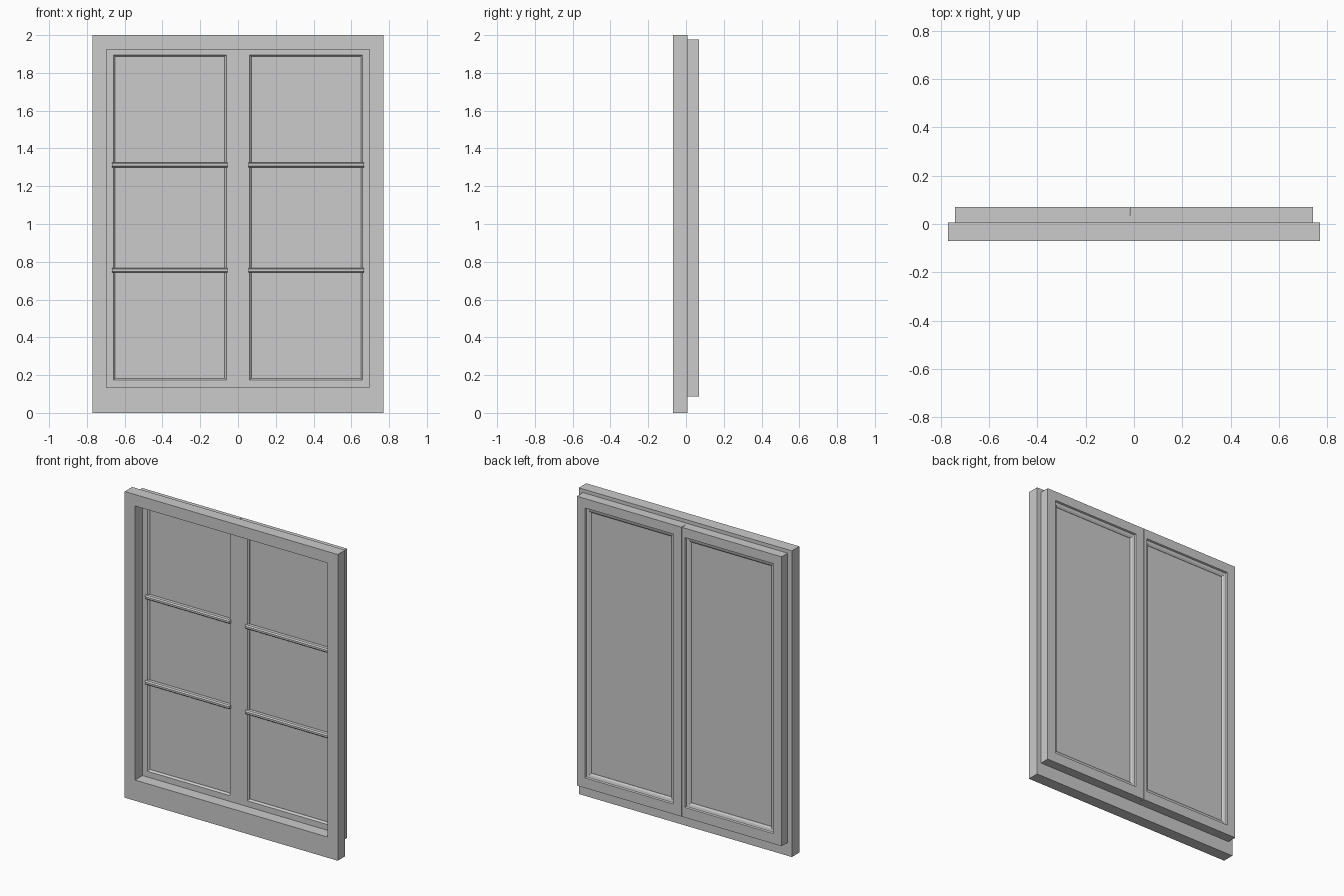
import bpy, bmesh

if "Cube" in bpy.data.objects:
    bpy.data.objects.remove(bpy.data.objects["Cube"])


def finish(name, bm):
    bmesh.ops.recalc_face_normals(bm, faces=bm.faces[:])
    me = bpy.data.meshes.new(name)
    bm.to_mesh(me)
    bm.free()
    ob = bpy.data.objects.new(name, me)
    bpy.context.collection.objects.link(ob)
    return ob


def ring(name, sections):
    """Rectangular frame: closed loop of sections (x0, x1, z0, z1, y)."""
    bm = bmesh.new()
    loops = []
    for x0, x1, z0, z1, y in sections:
        loops.append([bm.verts.new((x, y, z)) for x, z in
                      ((x0, z0), (x1, z0), (x1, z1), (x0, z1))])
    for a, b in zip(loops, loops[1:] + loops[:1]):
        for i in range(4):
            j = (i + 1) % 4
            bm.faces.new((a[i], a[j], b[j], b[i]))
    return finish(name, bm)


def bar(name, x0, x1, profile):
    """Extrude a closed (y, z) profile along x."""
    bm = bmesh.new()
    f = bm.faces.new([bm.verts.new((x0, y, z)) for y, z in profile])
    r = bmesh.ops.extrude_face_region(bm, geom=[f])
    vs = [v for v in r["geom"] if isinstance(v, bmesh.types.BMVert)]
    bmesh.ops.translate(bm, verts=vs, vec=(x1 - x0, 0, 0))
    return finish(name, bm)


FRONT, SEAT, BACK = -0.07, 0.007, 0.07
SEAM, GAP, SEAM_Y = -0.018, 0.0015, 0.035

# Fixed outer frame
outer, inner = (-0.77, 0.77, 0.0, 2.0), (-0.695, 0.695, 0.135, 1.925)
ring("outer_frame", [outer + (FRONT,), outer + (SEAT,),
                     inner + (SEAT,), inner + (FRONT,)])

for side, s in (("left", -1), ("right", 1)):
    # Sash extents, with a narrow groove where the two sashes meet
    z0, z1 = 0.087, 1.977
    if s < 0:
        edge, groove = (-0.74, SEAM, z0, z1), (-0.74, SEAM - GAP, z0, z1)
    else:
        edge, groove = (SEAM, 0.74, z0, z1), (SEAM + GAP, 0.74, z0, z1)
    a, b = sorted((s * 0.062, s * 0.66))

    def hole(d):
        return (a - d, b + d, 0.173 - d, 1.896 + d)

    # Sash with chamfered front lip and stepped moulding at the back
    ring(side + "_sash", [
        groove + (BACK,), groove + (SEAM_Y,), edge + (SEAM_Y,), edge + (SEAT,),
        hole(0) + (SEAT,), hole(-0.010) + (0.018,), hole(-0.010) + (0.048,),
        hole(0.0) + (0.056,), hole(0.016) + (0.060,), hole(0.020) + (BACK,)])

    # Glass pane
    bar(side + "_glass", a + 0.005, b - 0.005,
        [(0.020, 0.178), (0.046, 0.178), (0.046, 1.891), (0.020, 1.891)])

    # Two chamfered glazing bars on the front
    for label, z in (("lower", 0.755), ("upper", 1.313)):
        bar(f"{side}_{label}_glazing_bar", a - 0.006, b + 0.006,
            [(0.021, z - 0.013), (-0.002, z - 0.013), (-0.010, z - 0.006),
             (-0.010, z + 0.006), (-0.002, z + 0.013), (0.021, z + 0.013)])
